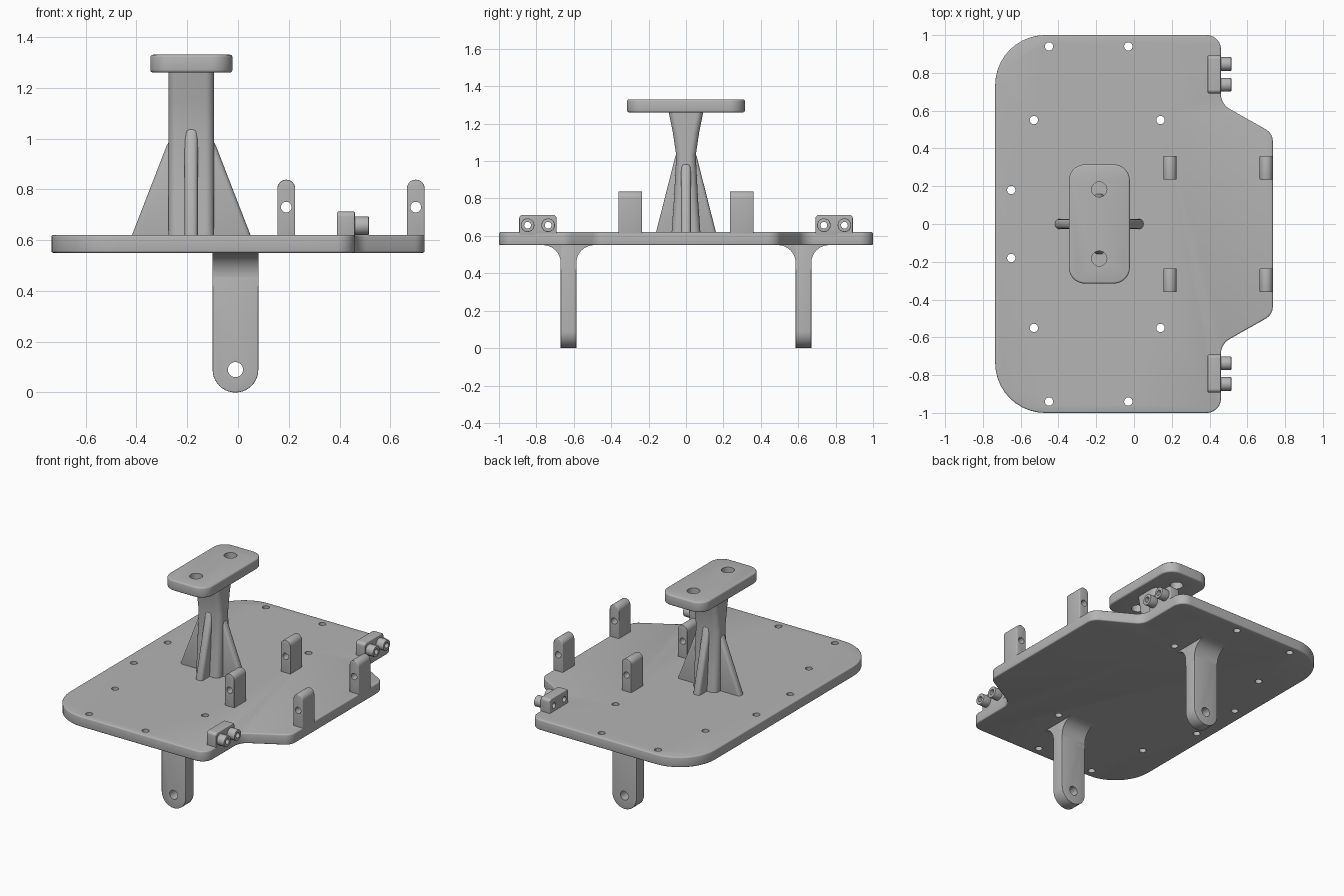
import bpy, bmesh, math
from mathutils import Vector, Matrix

cube = bpy.data.objects.get("Cube")
if cube:
    bpy.data.objects.remove(cube)

grey = bpy.data.materials.new("plain grey")
grey.use_nodes = True
COLOUR = (0.46, 0.46, 0.46, 1)
grey.diffuse_color = COLOUR
grey.node_tree.nodes["Principled BSDF"].inputs["Base Color"].default_value = COLOUR


def fillet(corners):
    """Round each (a, b, radius) corner of a closed polygon."""
    out, n = [], len(corners)
    for i, (a, b, r) in enumerate(corners):
        p = Vector((a, b))
        if r == 0:
            out.append(p)
            continue
        u = (Vector(corners[i - 1][:2]) - p).normalized()
        v = (Vector(corners[(i + 1) % n][:2]) - p).normalized()
        half = u.angle(v) / 2
        centre = p + (u + v).normalized() * r / math.sin(half)
        start = p + u * r / math.tan(half) - centre
        end = p + v * r / math.tan(half) - centre
        sweep = start.angle_signed(end)
        steps = max(3, round(abs(sweep) / math.radians(9)))
        for k in range(steps + 1):
            out.append(centre + Matrix.Rotation(-sweep * k / steps, 2) @ start)
    return out


def box(a0, a1, b0, b1, low=0, high=0):
    """Rectangle with separate radii for its low-b and high-b corners."""
    return [(a0, b0, low), (a1, b0, low), (a1, b1, high), (a0, b1, high)]


def place(axis, a, b, c):
    return {"x": (c, a, b), "y": (a, c, b), "z": (a, b, c)}[axis]


def make(name, bm):
    bmesh.ops.remove_doubles(bm, verts=bm.verts, dist=0.0002)
    bmesh.ops.recalc_face_normals(bm, faces=bm.faces)
    mesh = bpy.data.meshes.new(name)
    bm.to_mesh(mesh)
    bm.free()
    obj = bpy.data.objects.new(name, mesh)
    bpy.context.collection.objects.link(obj)
    return obj


def loft(name, rings):
    bm = bmesh.new()
    loops = [[bm.verts.new(p) for p in ring] for ring in rings]
    n = len(loops[0])
    for lo, hi in zip(loops, loops[1:]):
        for i in range(n):
            j = (i + 1) % n
            bm.faces.new((lo[i], lo[j], hi[j], hi[i]))
    bm.faces.new(loops[0])
    bm.faces.new(loops[-1])
    return make(name, bm)


def finish(obj):
    if not obj.data.materials:
        obj.data.materials.append(grey)
    bpy.ops.object.select_all(action="DESELECT")
    obj.select_set(True)
    bpy.context.view_layer.objects.active = obj
    bpy.ops.object.shade_smooth_by_angle(angle=math.radians(35))


def prism(name, corners, axis, lo, hi, bevel=0.0, holes=()):
    """Extrude a rounded profile along an axis, soften it and drill holes."""
    pts = fillet(corners)
    obj = loft(name, [[place(axis, p.x, p.y, c) for p in pts] for c in (lo, hi)])
    obj.data.materials.append(grey)
    if bevel:
        mod = obj.modifiers.new("soft edge", "BEVEL")
        mod.width, mod.segments = bevel, 3
        mod.limit_method, mod.angle_limit = "ANGLE", math.radians(40)
    cutter = None
    if holes:
        bm = bmesh.new()
        for a, b, r in holes:
            rings = []
            for c in (lo - 0.03, hi + 0.03):
                angles = [math.tau * k / 32 for k in range(32)]
                rings.append([bm.verts.new(place(axis, a + r * math.cos(t), b + r * math.sin(t), c))
                              for t in angles])
            for i in range(32):
                j = (i + 1) % 32
                bm.faces.new((rings[0][i], rings[0][j], rings[1][j], rings[1][i]))
            bm.faces.new(rings[0])
            bm.faces.new(rings[1])
        cutter = make(name + "_drill", bm)
        cutter.hide_render = True
        mod = obj.modifiers.new("holes", "BOOLEAN")
        mod.operation, mod.solver, mod.object = "DIFFERENCE", "EXACT", cutter
    if obj.modifiers:
        graph = bpy.context.evaluated_depsgraph_get()
        obj.data = bpy.data.meshes.new_from_object(obj.evaluated_get(graph))
        obj.modifiers.clear()
    if cutter:
        bpy.data.objects.remove(cutter)
    finish(obj)
    return obj


# Base plate with its stepped right edge and mounting holes
right = [(0.46, -1, 0.075), (0.46, -0.635, 0.09), (0.735, -0.48, 0.075)]
outline = [(-0.735, -1, 0.265)] + right
outline += [(a, -b, r) for a, b, r in reversed(outline)]
drill = [(-0.45, 0.94), (-0.03, 0.94), (-0.53, 0.55), (0.14, 0.55), (-0.65, 0.18)]
prism("base_plate", outline, "z", 0.55, 0.62, 0.008,
      [(x, s * y, 0.022) for x, y in drill for s in (1, -1)])

for side, s in (("front", -1), ("back", 1)):
    # Hanging legs with a flared root
    y = s * 0.628
    prism(side + "_leg", box(-0.10, 0.08, 0, 0.57, 0.0899), "y", y - 0.042, y + 0.042,
          0.006, [(-0.01, 0.09, 0.03)])
    half = [(0.145, 0.56, 0), (0.145, 0.5505, 0), (0.042, 0.5505, 0.095), (0.042, 0.42, 0)]
    flare = half + [(-a, b, r) for a, b, r in reversed(half)]
    prism(side + "_leg_flare", [(y + a, b, r) for a, b, r in flare], "x", -0.10, 0.08)

    # Upright lugs
    for label, x in (("inner", 0.19), ("outer", 0.70)):
        y = s * 0.298
        prism(f"{side}_{label}_lug", box(x - 0.035, x + 0.035, 0.6, 0.838, 0, 0.0349), "y",
              y - 0.063, y + 0.063, 0.005, [(x, 0.73, 0.021)])

    # Connector block with two tubes
    y = s * 0.792
    ports = [y - 0.055, y + 0.055]
    prism(side + "_connector", box(y - 0.1, y + 0.1, 0.6, 0.712, 0, 0.02), "x", 0.39, 0.46,
          0.005, [(p, 0.657, 0.018) for p in ports])
    for label, p in zip(("near", "far"), ports):
        prism(f"{side}_{label}_tube", box(p - 0.036, p + 0.036, 0.621, 0.693, 0.0359, 0.0359),
              "x", 0.455, 0.515, 0.005, [(p, 0.657, 0.018)])

# Waisted column
MID = -0.184
rings = []
for z, h in ((0.6, 0.078), (0.8, 0.064), (1.03, 0.052), (1.15, 0.07), (1.24, 0.088), (1.28, 0.095)):
    pts = fillet(box(MID - 0.09, MID + 0.09, -h, h, 0.035, 0.035))
    rings.append([(p.x, p.y, z) for p in pts])
finish(loft("column", rings))

# Crossed support ribs
prism("side_rib", [(-0.425, 0.6, 0), (0.057, 0.6, 0), (-0.094, 0.99, 0), (-0.274, 0.99, 0)],
      "y", -0.026, 0.026, 0.018)
prism("cross_rib", [(-0.165, 0.6, 0), (0.165, 0.6, 0), (0.052, 1.045, 0), (-0.052, 1.045, 0)],
      "x", MID - 0.026, MID + 0.026, 0.018)

# Top mounting pad
prism("top_pad", box(-0.345, -0.022, -0.315, 0.315, 0.085, 0.085), "z", 1.26, 1.33, 0.01,
      [(MID, 0.183, 0.04), (MID, -0.183, 0.04)])
